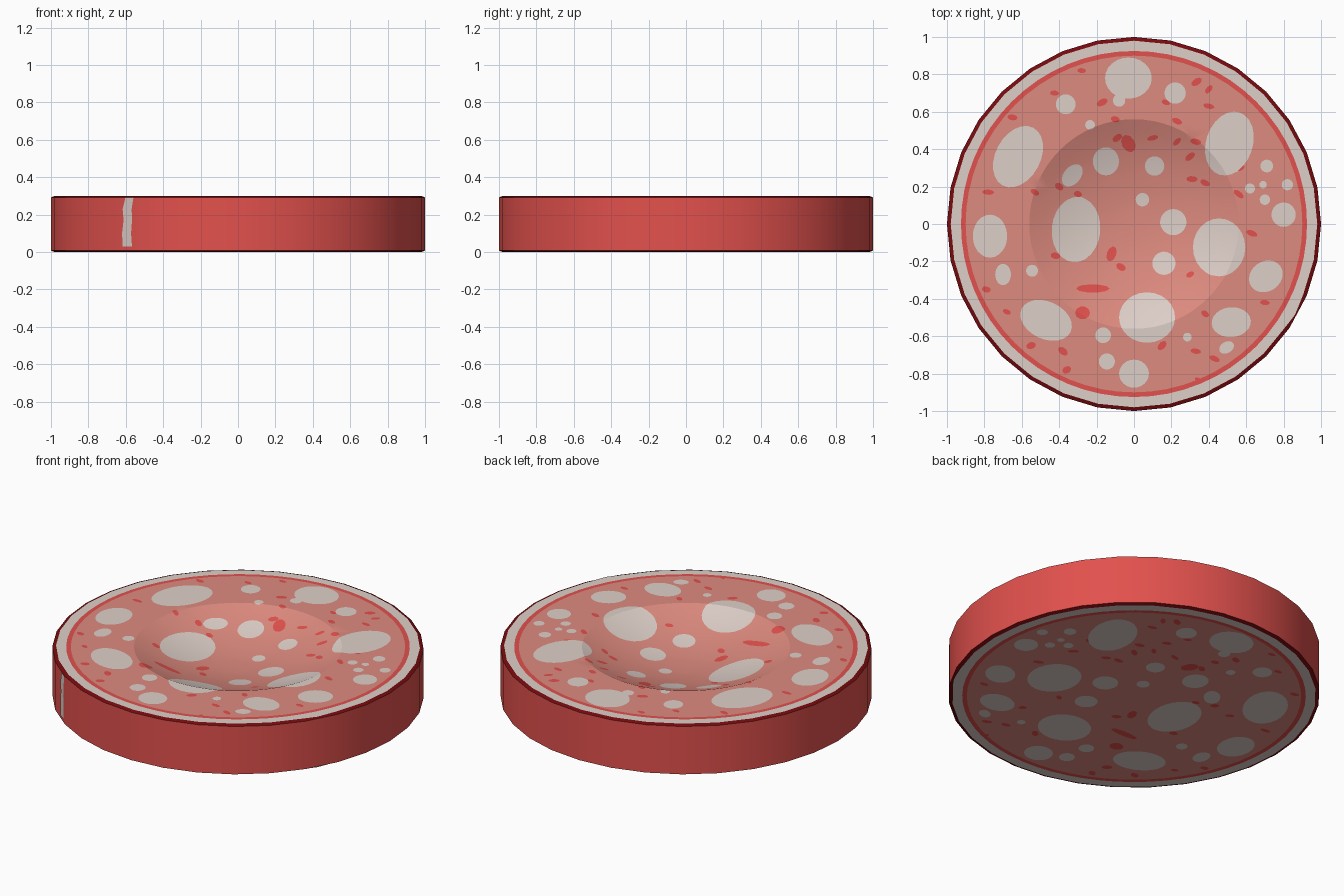
import bpy, bmesh, math, random
from mathutils import Vector
from mathutils.geometry import delaunay_2d_cdt

if "Cube" in bpy.data.objects:
    bpy.data.objects.remove(bpy.data.objects["Cube"])

random.seed(4)
SIDES, H, EDGE = 32, 0.30, 0.98
DISH_R, DISH_SLOPE = 0.56, math.radians(23)
SPHERE = DISH_R / math.sin(DISH_SLOPE)


def material(name, rgb):
    m = bpy.data.materials.new(name)
    lin = [((c / 255 + 0.055) / 1.055) ** 2.4 for c in rgb]
    m.diffuse_color = (*lin, 1)
    m.use_nodes = True
    m.node_tree.nodes["Principled BSDF"].inputs["Base Color"].default_value = m.diffuse_color
    return m


MEAT = material("pink meat", (222, 139, 127))
FAT = material("pale fat", (222, 207, 200))
RED = material("red casing", (226, 81, 77))
DARK = material("dark red edge", (118, 10, 14))

# large fat pieces: x, y, radius x, radius y, turn in degrees
BIG = [(-.03, .78, .125, .11, 0), (.51, .43, .125, .175, -18), (-.62, .36, .12, .175, -28),
       (-.31, -.03, .13, .175, -5), (.455, -.125, .14, .155, 0), (.07, -.5, .15, .135, 0),
       (-.47, -.515, .145, .10, -25), (.52, -.525, .105, .08, 5), (.705, -.28, .095, .08, 35),
       (-.77, -.065, .092, .115, 0), (0, -.8, .08, .075, 0), (-.15, .335, .07, .075, 0),
       (-.33, .26, .045, .068, -40), (.495, -.66, .042, .03, 30), (-.7, -.27, .042, .057, 0)]
# small round fat pieces: x, y, radius
SMALL = [(-.08, .66, .033), (.11, .31, .052), (.21, .01, .07), (.16, -.21, .062), (.045, .13, .036),
         (-.365, .64, .053), (.22, .70, .057), (.80, .05, .065), (-.545, -.25, .032),
         (-.165, -.595, .042), (-.145, -.735, .043), (.71, .31, .034), (.62, .19, .027),
         (.70, .13, .028), (.69, .21, .02), (.82, .21, .03), (.835, -.47, .03),
         (.285, -.605, .023), (-.235, .53, .026)]
# red flecks: x, y
FLECKS = [(-.425, .70), (-.28, .82), (-.17, .65), (-.10, .56), (.17, .65), (.335, .76), (.40, .63),
          (-.09, .46), (.10, .46), (.23, .55), (.23, .44), (.33, .44), (.30, .36), (.31, .24),
          (.38, .22), (-.40, .20), (-.30, .16), (-.65, .57), (-.78, .17), (-.79, -.35),
          (-.42, -.17), (-.07, -.23), (.30, -.27), (.33, -.68), (.38, -.48), (.15, -.65),
          (-.38, -.68), (-.36, -.78), (-.55, -.65), (.43, -.72), (.70, -.42), (.56, .16),
          (.57, .30), (-.53, .17), (.63, -.05), (-.68, -.47), (.35, -.84), (.40, .72)]
BIG_FLECKS = [(-.03, .43, .035, .05, 30), (-.12, -.16, .025, .042, -20),
              (-.22, -.345, .09, .022, 0), (-.275, -.475, .04, .035, 0)]

fat = BIG + [(x, y, r, r, 0) for x, y, r in SMALL]
flecks = BIG_FLECKS + [(x, y, random.uniform(.022, .032), random.uniform(.013, .019),
                        random.uniform(-40, 50)) for x, y in FLECKS]


def ellipse(x, y, rx, ry, deg, n):
    c, s = math.cos(math.radians(deg)), math.sin(math.radians(deg))
    out = []
    for i in range(n):
        a = 2 * math.pi * i / n
        p, q = rx * math.cos(a), ry * math.sin(a)
        out.append(Vector((x + p * c - q * s, y + p * s + q * c)))
    return out


def inside(p, e):
    x, y, rx, ry, deg = e
    c, s = math.cos(math.radians(deg)), math.sin(math.radians(deg))
    dx, dy = p[0] - x, p[1] - y
    return ((dx * c + dy * s) / rx) ** 2 + ((dy * c - dx * s) / ry) ** 2 < 1


def dish(r):
    if r >= DISH_R:
        return 0.0
    return math.sqrt(SPHERE ** 2 - DISH_R ** 2) - math.sqrt(SPHERE ** 2 - r * r)


def finish(name, verts, faces, slots, index, mats, angle):
    me = bpy.data.meshes.new(name)
    me.from_pydata(verts, [], faces)
    for m in mats:
        me.materials.append(m)
    me.polygons.foreach_set("material_index", index)
    ob = bpy.data.objects.new(name, me)
    bpy.context.collection.objects.link(ob)
    bpy.context.view_layer.objects.active = ob
    bpy.ops.object.select_all(action='DESELECT')
    ob.select_set(True)
    bpy.ops.object.shade_smooth_by_angle(angle=math.radians(angle))
    return ob


def cut_face(name, top):
    """Disc whose colour areas are cut into it; the top one has a shallow dish."""
    loops = [ellipse(0, 0, EDGE, EDGE, 0, SIDES)]
    radii = [.925, .90] + ([DISH_R * k / 8 for k in range(1, 9)] if top else [])
    loops += [ellipse(0, 0, r, r, 0, 64) for r in radii]
    loops += [ellipse(*e, 24) for e in fat] + [ellipse(*e, 10) for e in flecks]
    pts, edges = [], []
    for lp in loops:
        b, n = len(pts), len(lp)
        pts += lp
        edges += [(b + i, b + (i + 1) % n) for i in range(n)]
    vs, _, fs, *_ = delaunay_2d_cdt(pts, edges, [], 0, 1e-5)
    index = []
    for f in fs:
        c = sum((vs[i] for i in f), Vector((0, 0))) / len(f)
        if c.length > .898:
            index.append(1 if c.length > .9235 else 2)
        elif any(inside(c, e) for e in fat):
            index.append(1)
        else:
            index.append(2 if any(inside(c, e) for e in flecks) else 0)
    verts = [(v.x, v.y, H + dish(v.length) if top else 0) for v in vs]
    faces = [list(f) if top else list(f)[::-1] for f in fs]
    return finish(name, verts, faces, None, index, [MEAT, FAT, RED], 15)


cut_face("top_cut_face", True)
cut_face("bottom_cut_face", False)

# casing around the side, with dark bevelled edges
profile = [(EDGE, 0), (1, .008), (1, H - .008), (EDGE, H)]
verts, faces, index = [], [], []
for r, z in profile:
    verts += [(p.x, p.y, z) for p in ellipse(0, 0, r, r, 0, SIDES)]
for k in range(3):
    for i in range(SIDES):
        j = (i + 1) % SIDES
        faces.append([k * SIDES + i, k * SIDES + j, (k + 1) * SIDES + j, (k + 1) * SIDES + i])
        index.append(0 if k == 1 else 1)
finish("casing", verts, faces, None, index, [RED, DARK], 25)

# pale seam lying on one flat of the casing: left x, right x, z
seam = [(-.615, -.565, .03), (-.618, -.57, .10), (-.61, -.565, .17), (-.615, -.567, .23), (-.60, -.557, .292)]
a0, a1 = math.radians(225), math.radians(236.25)
verts, faces = [], []
for xl, xr, z in seam:
    for x in (xl, xr):
        t = (x - math.cos(a0)) / (math.cos(a1) - math.cos(a0))
        y = math.sin(a0) + t * (math.sin(a1) - math.sin(a0))
        verts.append((x * 1.003, y * 1.003, z))
for k in range(len(seam) - 1):
    faces.append([2 * k, 2 * k + 1, 2 * k + 3, 2 * k + 2])
finish("casing_seam", verts, faces, None, [0] * len(faces), [FAT], 25)
